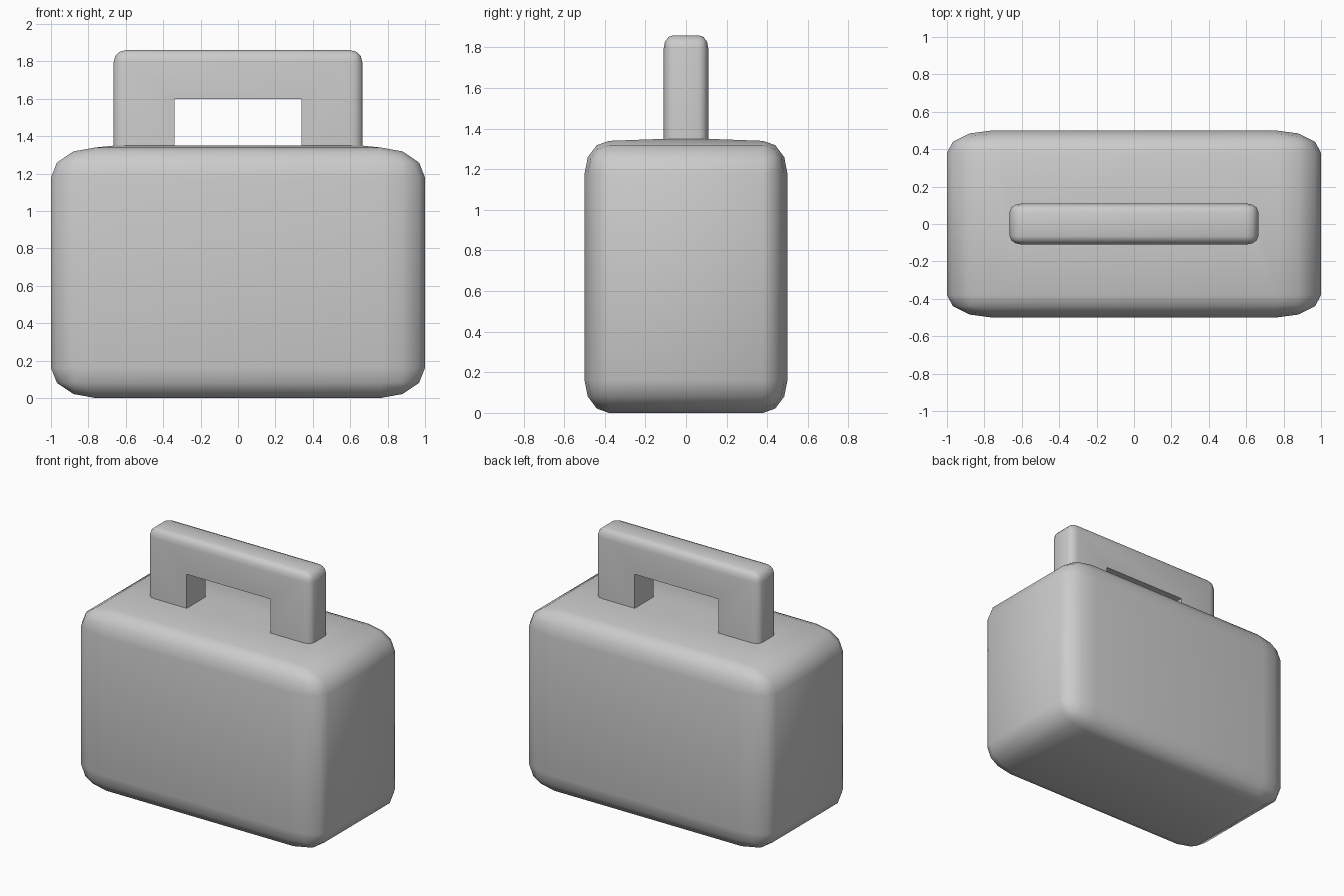
import bpy, bmesh
from mathutils import Matrix, Vector

if "Cube" in bpy.data.objects:
    bpy.data.objects.remove(bpy.data.objects["Cube"])


def finish(bm, name, angle=0.9):
    bmesh.ops.recalc_face_normals(bm, faces=bm.faces[:])
    mesh = bpy.data.meshes.new(name)
    bm.to_mesh(mesh)
    bm.free()
    obj = bpy.data.objects.new(name, mesh)
    bpy.context.collection.objects.link(obj)
    bpy.ops.object.select_all(action='DESELECT')
    obj.select_set(True)
    bpy.context.view_layer.objects.active = obj
    bpy.ops.object.shade_smooth_by_angle(angle=angle)
    return obj


# Case body: bevelled cube, scaled afterwards so the rounding stretches with it
bm = bmesh.new()
bmesh.ops.create_cube(bm, size=2)
bmesh.ops.bevel(bm, geom=bm.edges[:], offset=0.24, segments=3, profile=0.5,
                affect='EDGES')
bmesh.ops.scale(bm, vec=(1, 0.5, 0.67), verts=bm.verts[:])
bmesh.ops.translate(bm, vec=(0, 0, 0.67), verts=bm.verts[:])

# Slightly crowned top: inset the lid face and lift it around the handle feet
top = max(bm.faces, key=lambda f: f.calc_center_median().z)
bmesh.ops.inset_individual(bm, faces=[top], thickness=0.1)
for v in top.verts:
    v.co = Vector((0.66 if v.co.x > 0 else -0.66,
                   0.11 if v.co.y > 0 else -0.11, 1.35))
finish(bm, "case_body")

# Carrying handle: U profile extruded in depth, outer edges rounded
HALF, INNER, FOOT, UNDER, TOP = 0.665, 0.34, 1.30, 1.60, 1.86
DEPTH_SCALE = 0.7
half_depth = 0.11 / DEPTH_SCALE
profile = [(-HALF, FOOT), (-HALF, TOP), (HALF, TOP), (HALF, FOOT),
           (INNER, FOOT), (INNER, UNDER), (-INNER, UNDER), (-INNER, FOOT)]
bm = bmesh.new()
face = bm.faces.new([bm.verts.new((x, -half_depth, z)) for x, z in profile])
ext = bmesh.ops.extrude_face_region(bm, geom=[face])
bmesh.ops.translate(bm, vec=(0, 2 * half_depth, 0),
                    verts=[g for g in ext["geom"] if isinstance(g, bmesh.types.BMVert)])
bmesh.ops.recalc_face_normals(bm, faces=bm.faces[:])
outer = [e for e in bm.edges
         if all(abs(v.co.x) > 0.6 for v in e.verts)
         and any(v.co.z > 1.8 for v in e.verts)]
bmesh.ops.bevel(bm, geom=outer, offset=0.065, segments=3, profile=0.5,
                affect='EDGES')
bmesh.ops.transform(bm, matrix=Matrix.Diagonal((1, DEPTH_SCALE, 1, 1)),
                    verts=bm.verts[:])
finish(bm, "carry_handle")
